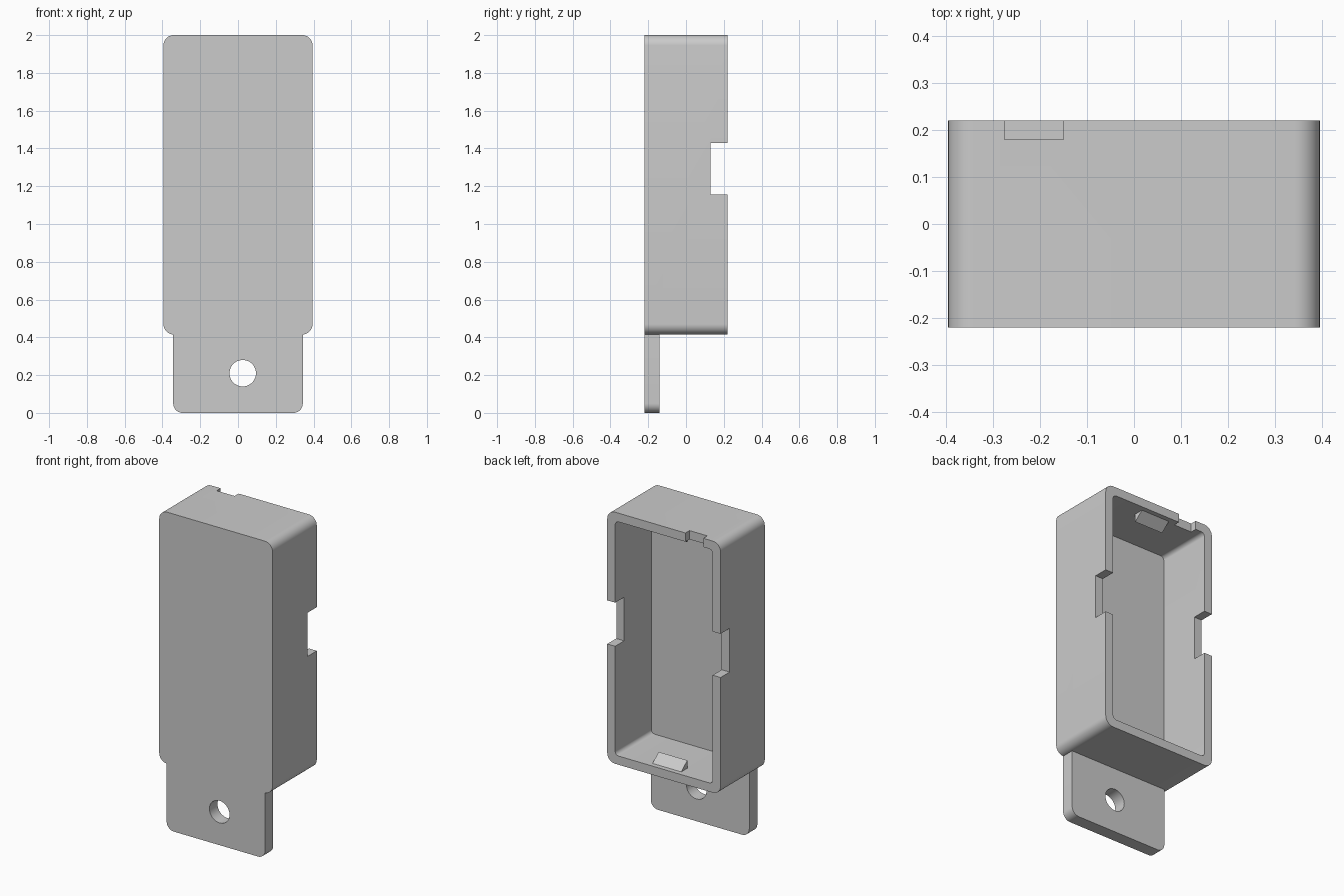
import bpy, bmesh, math
from mathutils import Vector

if "Cube" in bpy.data.objects:
    bpy.data.objects.remove(bpy.data.objects["Cube"])

grey = bpy.data.materials.new("plain_grey")
grey.use_nodes = True
colour = (0.6, 0.6, 0.6, 1)
grey.diffuse_color = colour
grey.node_tree.nodes["Principled BSDF"].inputs["Base Color"].default_value = colour

FRONT, BACK, BASE = -0.22, 0.22, 0.415
FLOOR = -0.14
WALL = 0.055


def rounded_rect(x0, x1, z0, z1, low, high, steps=10):
    """Outline in x and z, with one radius for the low corners and one for the high."""
    pts = []
    for cx, cz, r, start in ((x1, z1, high, 0), (x0, z1, high, 90),
                             (x0, z0, low, 180), (x1, z0, low, 270)):
        sx, sz = (1 if cx == x1 else -1), (1 if cz == z1 else -1)
        count = steps if r else 0
        for i in range(count + 1):
            a = math.radians(start + 90 * i / max(count, 1))
            pts.append((cx - sx * r + r * math.cos(a), cz - sz * r + r * math.sin(a)))
    return pts


def finish(name, bm):
    bmesh.ops.recalc_face_normals(bm, faces=bm.faces)
    mesh = bpy.data.meshes.new(name)
    bm.to_mesh(mesh)
    bm.free()
    mesh.materials.append(grey)
    obj = bpy.data.objects.new(name, mesh)
    bpy.context.collection.objects.link(obj)
    return obj


def prism(name, pts, direction):
    """Extrude a closed outline of 3D points along a direction."""
    bm = bmesh.new()
    face = bm.faces.new([bm.verts.new(p) for p in pts])
    new = bmesh.ops.extrude_face_region(bm, geom=[face])["geom"]
    bmesh.ops.translate(bm, vec=Vector(direction),
                        verts=[v for v in new if isinstance(v, bmesh.types.BMVert)])
    return finish(name, bm)


def slab(name, outline, y0, y1):
    return prism(name, [(x, y0, z) for x, z in outline], (0, y1 - y0, 0))


def cut(target, *cutters):
    for c in cutters:
        mod = target.modifiers.new(c.name, "BOOLEAN")
        mod.operation, mod.solver, mod.object = "DIFFERENCE", "EXACT", c
    bpy.context.view_layer.objects.active = target
    for mod in list(target.modifiers):
        bpy.ops.object.modifier_apply(modifier=mod.name)
    for c in cutters:
        bpy.data.objects.remove(c)


def smooth(obj):
    bpy.ops.object.select_all(action="DESELECT")
    obj.select_set(True)
    bpy.context.view_layer.objects.active = obj
    bpy.ops.object.shade_smooth_by_angle(angle=math.radians(30))


# Open-backed case with a cavity, side notches and a top notch
case = slab("case", rounded_rect(-0.395, 0.395, BASE, 2, 0.055, 0.055), FRONT, BACK)
cavity = slab("cavity", rounded_rect(-0.395 + WALL, 0.395 - WALL, BASE + WALL, 2 - WALL,
                                     0.025, 0.025), FLOOR, 0.4)
side_notch = slab("side_notch", rounded_rect(-0.6, 0.6, 1.155, 1.43, 0, 0), 0.13, 0.4)
top_notch = slab("top_notch", rounded_rect(-0.275, -0.15, 1.85, 2.2, 0, 0), 0.18, 0.4)
cut(case, cavity, side_notch, top_notch)
smooth(case)

# Mounting tab with a screw hole
tab = slab("mounting_tab", rounded_rect(-0.343, 0.343, 0, BASE, 0.05, 0), FRONT, FLOOR)
hole = slab("screw_hole", [(0.025 + 0.07 * math.cos(math.tau * i / 48),
                            0.21 + 0.07 * math.sin(math.tau * i / 48)) for i in range(48)],
            -0.4, 0.1)
cut(tab, hole)
smooth(tab)

# Wedge clips inside the bottom and top walls
for name, wall, up in (("bottom_clip", BASE + WALL, 1), ("top_clip", 2 - WALL, -1)):
    prism(name, [(-0.1, 0.19, wall - up * 0.01), (-0.1, 0.19, wall), (-0.1, 0.13, wall + up * 0.05),
                 (-0.1, 0.13, wall - up * 0.01)], (0.2, 0, 0))
